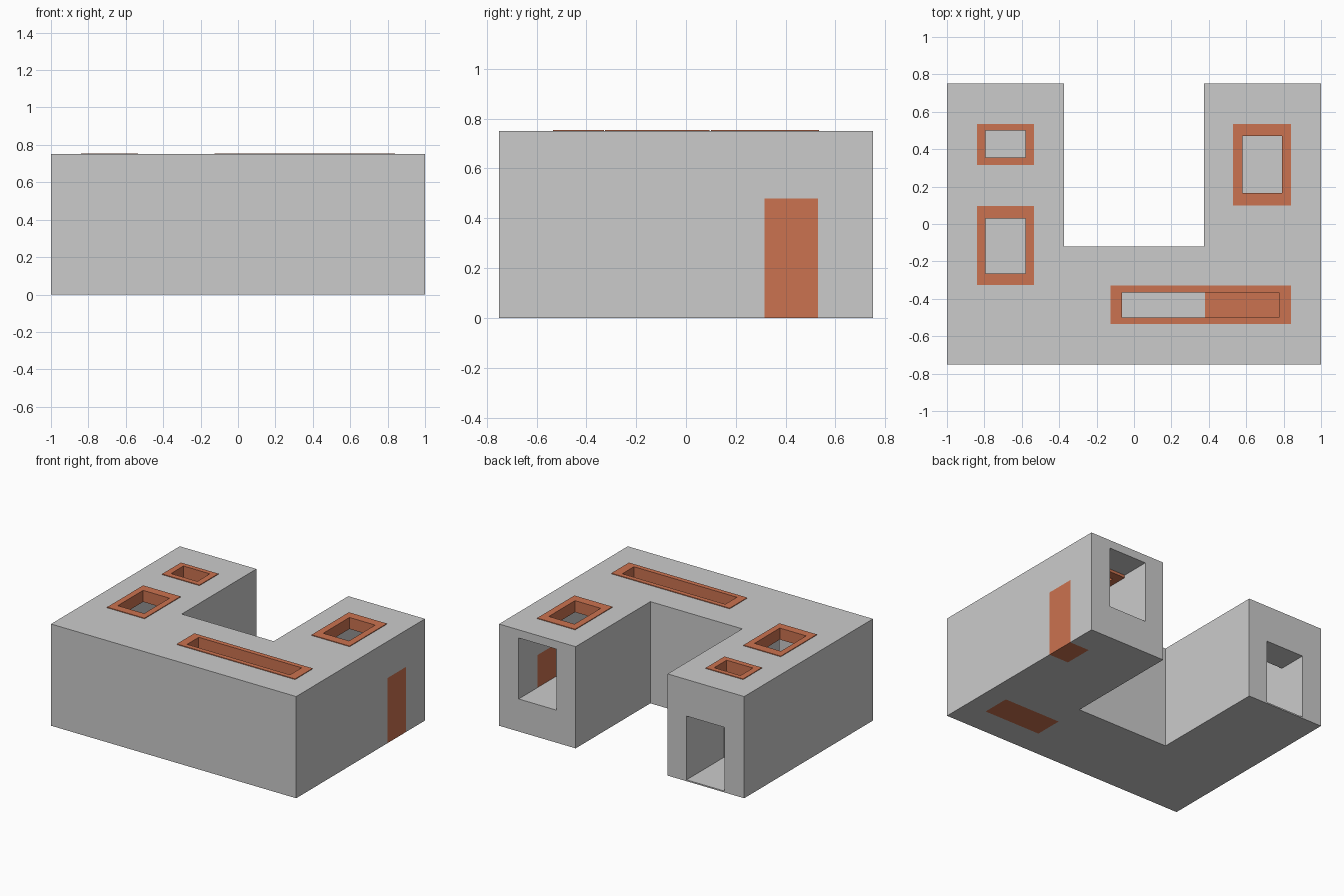
import bpy, bmesh

if "Cube" in bpy.data.objects:
    bpy.data.objects.remove(bpy.data.objects["Cube"])

orange = bpy.data.materials.new("orange")
orange.diffuse_color = (0.60, 0.17, 0.08, 1)
orange.use_nodes = True
orange.node_tree.nodes["Principled BSDF"].inputs["Base Color"].default_value = orange.diffuse_color


def prism(name, pts, z0, z1, mat=None):
    """Extrude a counter-clockwise plan outline from z0 to z1."""
    bm = bmesh.new()
    base = bm.faces.new([bm.verts.new((x, y, z0)) for x, y in pts])
    ext = bmesh.ops.extrude_face_region(bm, geom=[base])
    for v in ext["geom"]:
        if isinstance(v, bmesh.types.BMVert):
            v.co.z = z1
    bmesh.ops.recalc_face_normals(bm, faces=bm.faces)
    me = bpy.data.meshes.new(name)
    bm.to_mesh(me)
    bm.free()
    ob = bpy.data.objects.new(name, me)
    bpy.context.collection.objects.link(ob)
    if mat:
        me.materials.append(mat)
    return ob


def box(name, x0, x1, y0, y1, z0, z1, mat=None):
    return prism(name, [(x0, y0), (x1, y0), (x1, y1), (x0, y1)], z0, z1, mat)


def cut(target, *dims):
    """Subtract a box, bake the result and discard the cutter."""
    c = box("cutter", *dims)
    c.hide_render = True
    m = target.modifiers.new("cut", 'BOOLEAN')
    m.operation, m.solver, m.object = 'DIFFERENCE', 'EXACT', c
    bpy.context.view_layer.objects.active = target
    bpy.ops.object.modifier_apply(modifier=m.name)
    bpy.data.objects.remove(c)


# U-shaped building shell
W, D, H = 1.0, 0.75, 0.75
ix, iy = 0.375, -0.12
shell = prism("building_shell",
              [(-W, -D), (W, -D), (W, D), (ix, D), (ix, iy), (-ix, iy), (-ix, D), (-W, D)], 0, H)

# hollow corridors: front, right wing (high window), left wing (raised floor), left door room
cut(shell, -0.84, 0.84, -0.54, -0.33, 0.24, 0.69)
cut(shell, 0.53, 0.84, -0.54, 0.80, 0.24, 0.69)
cut(shell, -0.84, -0.53, -0.54, 0.535, 0.24, 0.69)
cut(shell, -0.84, -0.53, 0.315, 0.80, 0.01, 0.48)

# skylights: outer rectangle, then inner hole rectangle
skylights = [
    ((-0.84, -0.535, 0.315, 0.535), (-0.795, -0.58, 0.355, 0.50)),
    ((-0.84, -0.535, -0.325, 0.095), (-0.795, -0.58, -0.265, 0.03)),
    ((-0.125, 0.84, -0.535, -0.33), (-0.065, 0.775, -0.50, -0.365)),
    ((0.53, 0.84, 0.10, 0.535), (0.58, 0.79, 0.165, 0.47)),
]
for i, (outer, inner) in enumerate(skylights):
    cut(shell, *outer, 0.66, 0.80)
    frame = box(f"skylight_frame_{i + 1}", *outer, 0.67, 0.755, orange)
    cut(frame, *inner, 0.60, 0.80)

# side door and floor hatch, set flush into the shell
cut(shell, 0.84, 1.05, 0.315, 0.53, -0.05, 0.48)
box("side_door", 0.84, 1.0, 0.315, 0.53, 0, 0.48, orange)
cut(shell, 0.38, 0.84, -0.54, -0.33, -0.05, 0.30)
box("floor_hatch", 0.38, 0.84, -0.54, -0.33, 0, 0.24, orange)
